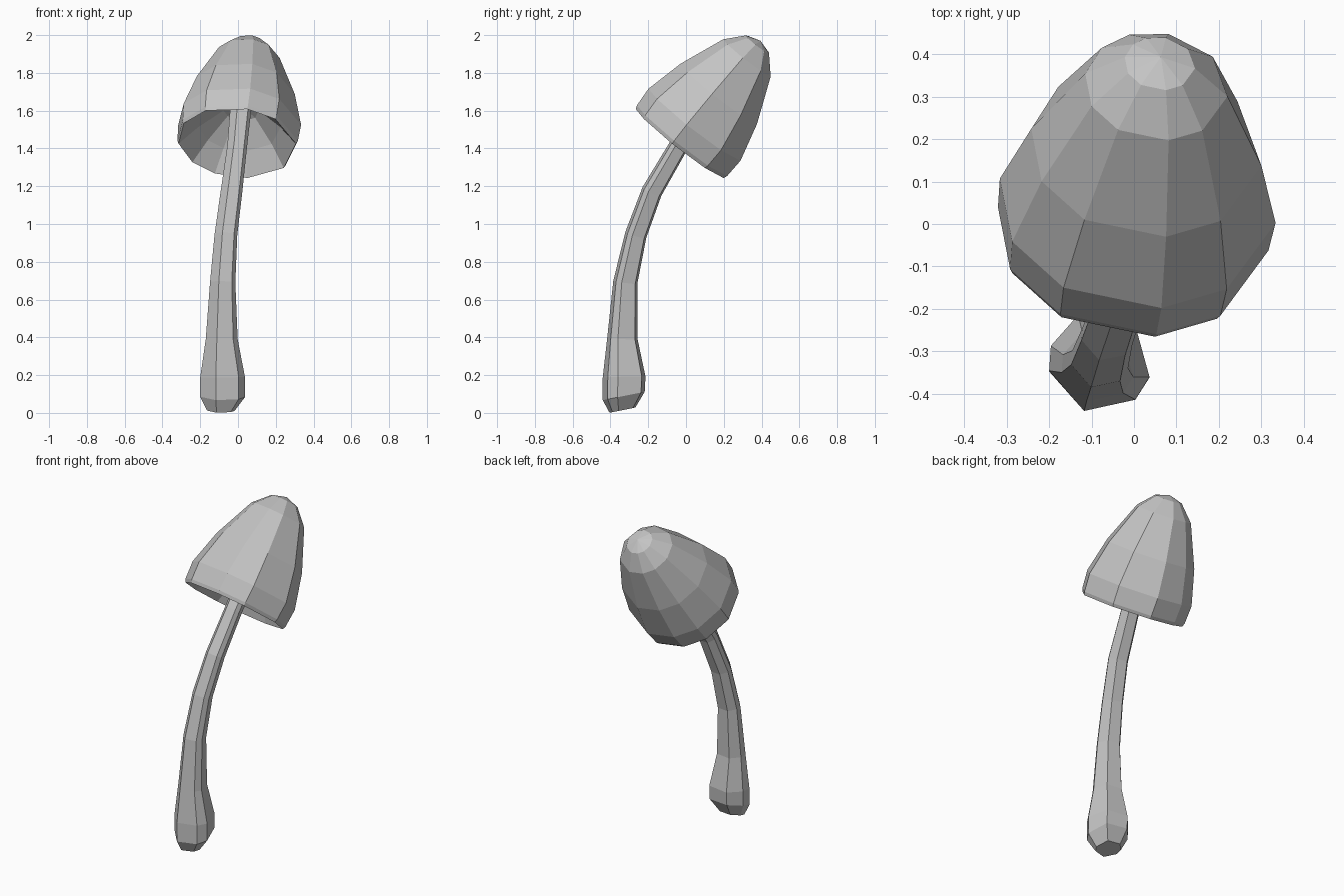
import bpy, bmesh, math
from mathutils import Vector

cube = bpy.data.objects.get("Cube")
if cube:
    bpy.data.objects.remove(cube, do_unlink=True)

# One plain grey for the whole mushroom
grey = bpy.data.materials.new("mushroom grey")
grey.use_nodes = True
colour = (0.55, 0.55, 0.55, 1)
grey.diffuse_color = colour
grey.node_tree.nodes["Principled BSDF"].inputs["Base Color"].default_value = colour


def ring(centre, axis, radius, angles, widen=1.0):
    """Points around an axis; zero degrees is +x and 90 degrees is the back."""
    n = Vector(axis).normalized()
    u = (Vector((1, 0, 0)) - n * n.x).normalized()
    v = n.cross(u)
    return [Vector(centre) + radius * (u * widen * math.cos(a) + v * math.sin(a))
            for a in map(math.radians, angles)]


def loft(name, rings, start=None, end=None):
    """Skin the rings; each end closes to a point, or flat if none is given."""
    bm = bmesh.new()
    loops = [[bm.verts.new(p) for p in r] for r in rings]
    count = len(loops[0])
    for low, high in zip(loops, loops[1:]):
        for i in range(count):
            j = (i + 1) % count
            bm.faces.new((low[i], low[j], high[j], high[i]))
    for loop, tip in ((loops[0], start), (loops[-1], end)):
        if tip is None:
            bm.faces.new(loop)
        else:
            apex = bm.verts.new(tip)
            for i in range(count):
                bm.faces.new((loop[i], loop[(i + 1) % count], apex))
    bmesh.ops.recalc_face_normals(bm, faces=bm.faces[:])
    mesh = bpy.data.meshes.new(name)
    bm.to_mesh(mesh)
    bm.free()
    mesh.materials.append(grey)
    obj = bpy.data.objects.new(name, mesh)
    bpy.context.collection.objects.link(obj)
    return obj


# Stem: a bent, uneven seven-sided tube with a swollen foot (x, y, z, radius)
path = [(-0.09, -0.335, 0.015, 0.075), (-0.08, -0.327, 0.09, 0.122),
        (-0.08, -0.325, 0.19, 0.122), (-0.085, -0.335, 0.39, 0.087),
        (-0.08, -0.32, 0.69, 0.069), (-0.063, -0.265, 0.94, 0.062),
        (-0.033, -0.18, 1.17, 0.059), (-0.003, -0.04, 1.41, 0.054),
        (0.015, 0.09, 1.6, 0.058)]
stem_angles = [-108, -47, -17, 48, 115, 162, 190]
stem_rings = []
for i, (x, y, z, r) in enumerate(path):
    before = Vector(path[max(i - 1, 0)][:3])
    after = Vector(path[min(i + 1, len(path) - 1)][:3])
    axis = (0, -0.2, 1) if i < 2 else after - before
    stem_rings.append(ring((x, y, z), axis, r, stem_angles))
loft("stem", stem_rings)

# Cap: a tilted, hollow, slightly wide ten-sided bell (height, radius)
cap_base = Vector((-0.005, -0.03, 1.43))
cap_axis = Vector((0.1, 0.62, 0.79)).normalized()
cap_angles = [-122, -80, -50, -6, 38, 80, 112, 139, 171, 206]
cap_profile = [(0.22, 0.09), (0.11, 0.21), (0, 0.3), (0.02, 0.308),
               (0.128, 0.314), (0.335, 0.262), (0.577, 0.162), (0.665, 0.08)]
loft("cap",
     [ring(cap_base + cap_axis * h, cap_axis, r, cap_angles, 1.05) for h, r in cap_profile],
     start=cap_base + cap_axis * 0.25, end=cap_base + cap_axis * 0.69)
